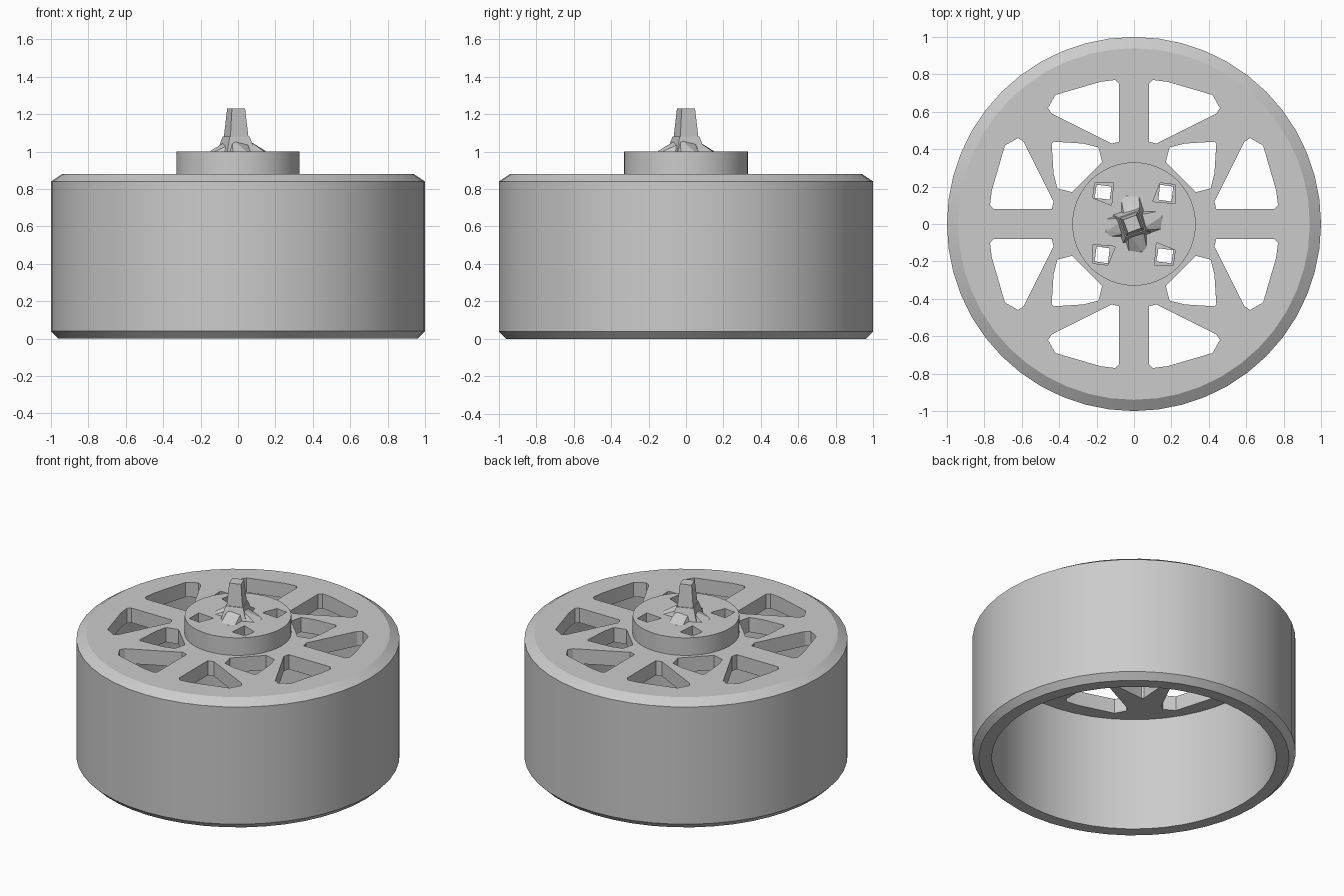
import bpy, bmesh, math
from mathutils import Matrix, Vector

if "Cube" in bpy.data.objects:
    bpy.data.objects.remove(bpy.data.objects["Cube"], do_unlink=True)

SIDES = 48
grey = bpy.data.materials.new("plain grey")
grey.use_nodes = True
grey.diffuse_color = (0.6, 0.6, 0.6, 1)
grey.node_tree.nodes["Principled BSDF"].inputs["Base Color"].default_value = (0.6, 0.6, 0.6, 1)


def finish(ob, smooth=True):
    """Give the part its colour and shading."""
    ob.data.materials.clear()
    ob.data.materials.append(grey)
    bpy.ops.object.select_all(action="DESELECT")
    ob.select_set(True)
    bpy.context.view_layer.objects.active = ob
    if smooth:
        bpy.ops.object.shade_smooth_by_angle(angle=math.radians(25))
    return ob


def from_bmesh(name, bm, smooth=True):
    bmesh.ops.recalc_face_normals(bm, faces=bm.faces)
    me = bpy.data.meshes.new(name)
    bm.to_mesh(me)
    bm.free()
    ob = bpy.data.objects.new(name, me)
    bpy.context.collection.objects.link(ob)
    return finish(ob, smooth)


def lathe(name, profile):
    """Turn a closed (radius, height) profile about z."""
    bm = bmesh.new()
    rings = []
    for i in range(SIDES):
        a = math.tau * i / SIDES
        rings.append([bm.verts.new((r * math.cos(a), r * math.sin(a), z)) for r, z in profile])
    n = len(profile)
    for i in range(SIDES):
        p, q = rings[i], rings[(i + 1) % SIDES]
        for j in range(n):
            k = (j + 1) % n
            bm.faces.new((p[j], q[j], q[k], p[k]))
    return from_bmesh(name, bm)


def plate(name, outlines, z0, z1):
    """Extrude a filled outline; further outlines inside it become holes."""
    cu = bpy.data.curves.new(name, "CURVE")
    cu.dimensions = "2D"
    cu.fill_mode = "BOTH"
    cu.extrude = (z1 - z0) / 2
    for pts in outlines:
        sp = cu.splines.new("POLY")
        sp.points.add(len(pts) - 1)
        for p, (x, y) in zip(sp.points, pts):
            p.co = (x, y, 0, 1)
        sp.use_cyclic_u = True
    ob = bpy.data.objects.new(name, cu)
    ob.location.z = (z0 + z1) / 2
    bpy.context.collection.objects.link(ob)
    bpy.ops.object.select_all(action="DESELECT")
    ob.select_set(True)
    bpy.context.view_layer.objects.active = ob
    bpy.ops.object.convert(target="MESH")
    return finish(bpy.context.view_layer.objects.active)


def circle(r):
    return [(r * math.cos(math.tau * i / SIDES), r * math.sin(math.tau * i / SIDES))
            for i in range(SIDES)]


def turned(pts, quarter):
    for _ in range(quarter):
        pts = [(-y, x) for x, y in pts]
    return pts


# Rim barrel with bevelled edges
lathe("rim_barrel", [(0.88, 0), (0.96, 0), (1, 0.04), (1, 0.84), (0.94, 0.88), (0.88, 0.88)])

# Spoke plate: large windows beside each straight spoke, small ones in the forked spokes
large = [(0.44, 0.08), (0.43, 0.12), (0.59, 0.44), (0.62, 0.46), (0.69, 0.42),
         (0.76, 0.18), (0.77, 0.10), (0.75, 0.08)]
small = [(0.33, 0.17), (0.41, 0.19), (0.43, 0.27), (0.44, 0.43), (0.43, 0.44),
         (0.27, 0.43), (0.19, 0.41), (0.17, 0.33)]
mirrored = [(y, x) for x, y in large]
windows = [turned(w, q) for w in (large, mirrored, small) for q in range(4)]
plate("spoke_plate", [circle(0.88), circle(0.33)] + windows, 0.78, 0.88)

# Hub with four bolt holes, each opening into a wider pocket at the top
hole = [(0.13, 0.13), (0.20, 0.12), (0.21, 0.20), (0.14, 0.21)]
pocket = [(0.10, 0.12), (0.22, 0.11), (0.22, 0.21), (0.14, 0.22)]
plate("hub_base", [circle(0.33)] + [turned(hole, q) for q in range(4)], 0.78, 0.94)
plate("hub_top", [circle(0.33)] + [turned(pocket, q) for q in range(4)], 0.94, 1.0)


def block(name, r0, r1, z0, z1, angle):
    """Tapered four-sided block."""
    bm = bmesh.new()
    bmesh.ops.create_cone(bm, cap_ends=True, segments=4, radius1=r0, radius2=r1, depth=z1 - z0,
                          matrix=Matrix.Translation((-0.01, 0, (z0 + z1) / 2))
                          @ Matrix.Rotation(math.radians(angle), 4, "Z"))
    return from_bmesh(name, bm, False)


# Centre boss and post
block("centre_boss", 0.12, 0.08, 0.98, 1.08, 65)
block("centre_post", 0.075, 0.053, 1.06, 1.23, 65)

# Pinwheel fins sloping from the boss down to the hub
for q in range(4):
    bm = bmesh.new()
    rot = Matrix.Rotation(q * math.pi / 2 + math.radians(15), 4, "Z")
    corners = [(0.0, -0.08, 0.98), (0.0, 0.08, 0.98), (0.16, -0.07, 0.98), (0.18, 0.03, 0.98),
               (0.03, -0.04, 1.07), (0.03, 0.04, 1.05), (0.15, 0.0, 1.005)]
    for c in corners:
        bm.verts.new(rot @ Vector(c))
    bmesh.ops.convex_hull(bm, input=bm.verts)
    from_bmesh("hub_fin_%d" % (q + 1), bm, False)
